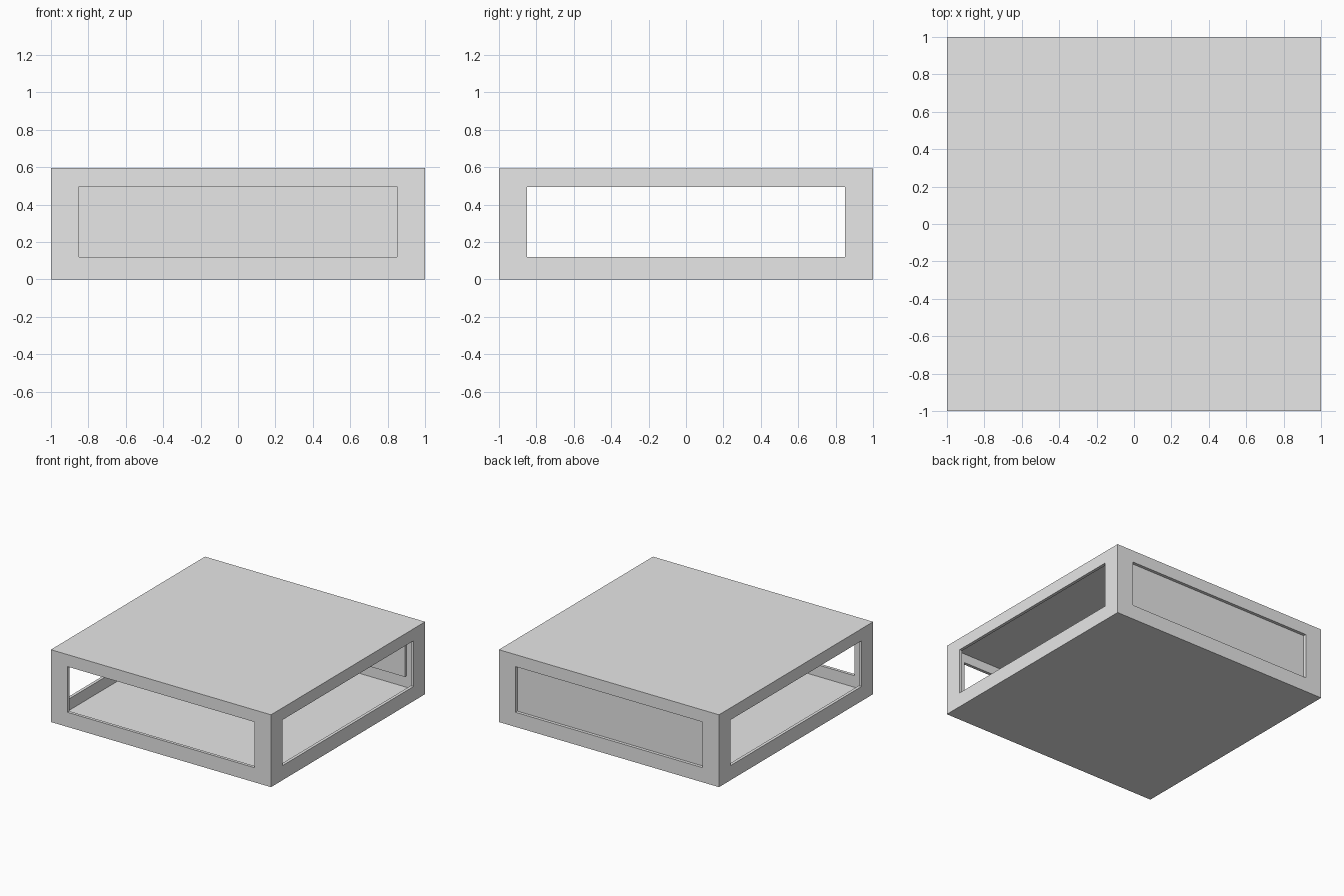
import bpy

if "Cube" in bpy.data.objects:
    bpy.data.objects.remove(bpy.data.objects["Cube"])

H = 0.594        # overall height
T = 0.025        # wall thickness
W = 0.85         # half width of every opening
Z0, Z1 = 0.12, 0.495   # opening bottom and top

grey = bpy.data.materials.new("light_grey")
grey.diffuse_color = (0.8, 0.8, 0.8, 1)
grey.use_nodes = True
grey.node_tree.nodes["Principled BSDF"].inputs["Base Color"].default_value = grey.diffuse_color


def box(name, lo, hi):
    """Axis-aligned box between two corners."""
    bpy.ops.mesh.primitive_cube_add(size=1)
    ob = bpy.context.object
    ob.name = name
    for v in ob.data.vertices:
        v.co = [lo[i] if v.co[i] < 0 else hi[i] for i in range(3)]
    ob.data.materials.append(grey)
    return ob


def cut(target, cutter):
    """Subtract the cutter from the target and remove it."""
    mod = target.modifiers.new("cut", 'BOOLEAN')
    mod.operation = 'DIFFERENCE'
    mod.solver = 'EXACT'
    mod.object = cutter
    bpy.context.view_layer.objects.active = target
    bpy.ops.object.modifier_apply(modifier=mod.name)
    bpy.data.objects.remove(cutter)


# Hollow thin-walled casing
casing = box("casing", (-1, -1, 0), (1, 1, H))
cut(casing, box("hollow", (-1 + T, -1 + T, T), (1 - T, 1 - T, H - T)))

# Openings: one right through left and right, one through front and back
cut(casing, box("side_cutter", (-1.2, -W, Z0), (1.2, W, Z1)))
cut(casing, box("front_back_cutter", (-W, -1.2, Z0), (W, 1.2, Z1)))

# Panel closing the back opening from the inside
box("back_panel", (-W, 1 - 2 * T, Z0), (W, 1 - T, Z1))
